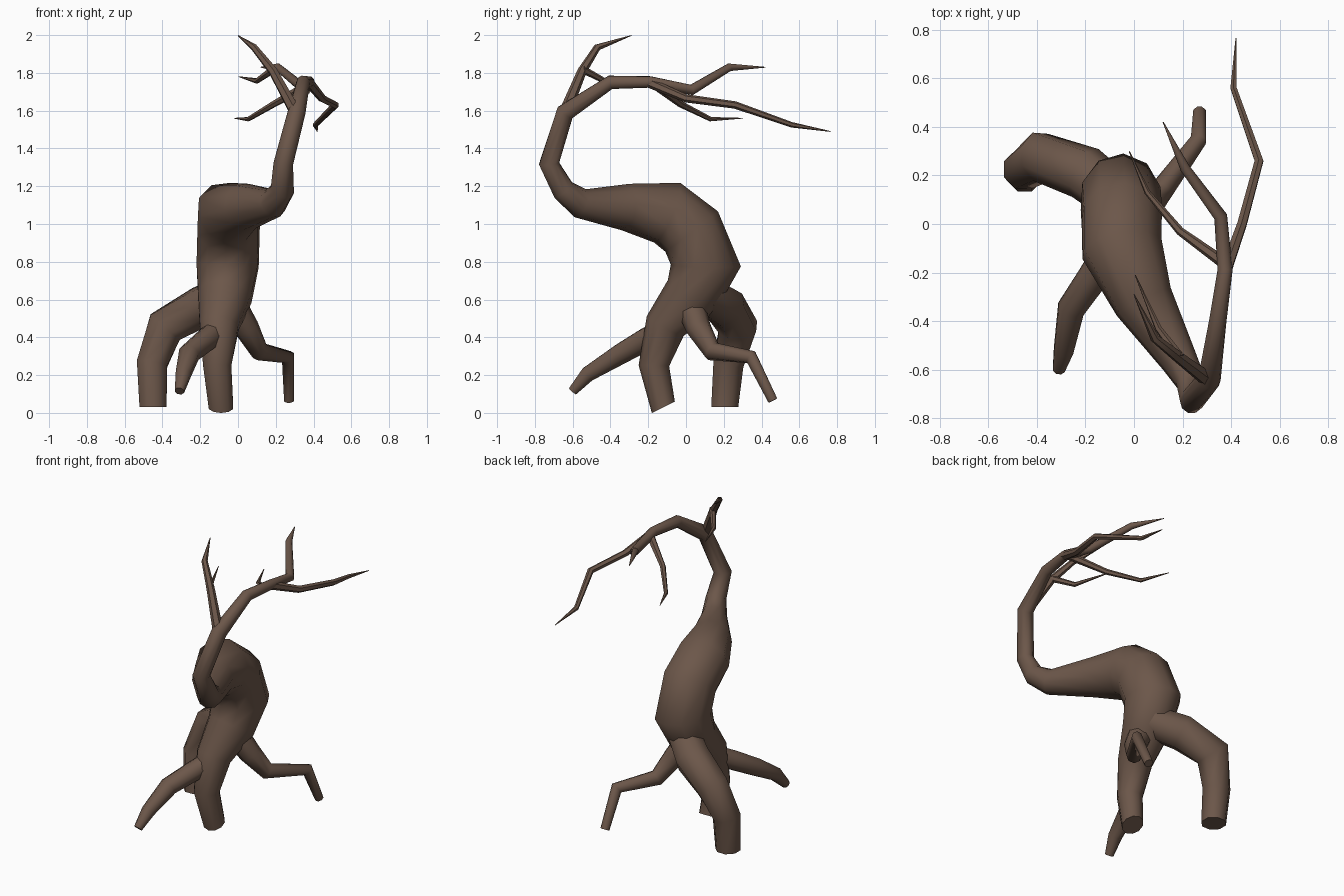
import bpy, bmesh, math
from mathutils import Vector

bark = bpy.data.materials.new("brown bark")
bark.diffuse_color = (0.15, 0.095, 0.068, 1)


def limb(name, pts, sides=8, start_dir=None):
    """Tapered tube through (x, y, z, radius) points, closed at both ends."""
    P = [Vector(p[:3]) for p in pts]
    seg = [(b - a).normalized() for a, b in zip(P, P[1:])]
    bm = bmesh.new()
    rings, side = [], Vector((1, 0, 0.013))
    for i, p in enumerate(P):
        t0, t1 = seg[max(i - 1, 0)], seg[min(i, len(seg) - 1)]
        t = (t0 + t1).normalized()
        if i == 0 and start_dir:
            t = Vector(start_dir).normalized()
        side = (side - t * side.dot(t)).normalized()
        up = t.cross(side)
        # widen bends so that the limb keeps its thickness
        bend = t1 - t0
        stretch = 1 / max(t.dot(t1), 0.75) - 1 if 0 < i < len(P) - 1 else 0
        bend = bend.normalized() if bend.length > 1e-5 else Vector()
        ring = []
        for k in range(sides):
            a = math.tau * (k + 0.5) / sides
            o = (side * math.cos(a) + up * math.sin(a)) * pts[i][3] * 1.03
            ring.append(bm.verts.new(p + o + bend * o.dot(bend) * stretch))
        rings.append(ring)
    for r, s in zip(rings, rings[1:]):
        for k in range(sides):
            j = (k + 1) % sides
            bm.faces.new((r[k], r[j], s[j], s[k]))
    bm.faces.new(rings[0][::-1])
    bm.faces.new(rings[-1])
    bmesh.ops.recalc_face_normals(bm, faces=bm.faces)
    me = bpy.data.meshes.new(name)
    bm.to_mesh(me)
    bm.free()
    me.materials.append(bark)
    ob = bpy.data.objects.new(name, me)
    bpy.context.collection.objects.link(ob)
    bpy.ops.object.select_all(action='DESELECT')
    ob.select_set(True)
    bpy.context.view_layer.objects.active = ob
    bpy.ops.object.shade_smooth_by_angle(angle=math.radians(50))


# Trunk: front root, swollen bend, then the thin curved crown stem
limb("trunk", [
    (-0.09, -0.12, 0.03, 0.066), (-0.11, -0.17, 0.25, 0.076),
    (-0.10, -0.11, 0.46, 0.105), (-0.07, 0.03, 0.62, 0.145),
    (-0.055, 0.105, 0.78, 0.165), (-0.05, 0.03, 0.96, 0.165),
    (-0.05, -0.10, 1.06, 0.163), (0.04, -0.32, 1.09, 0.122),
    (0.185, -0.56, 1.11, 0.075), (0.235, -0.65, 1.18, 0.06),
    (0.24, -0.725, 1.32, 0.05), (0.31, -0.64, 1.59, 0.046),
    (0.345, -0.40, 1.75, 0.035), (0.375, -0.19, 1.752, 0.03),
    (0.357, 0.03, 1.71, 0.026), (0.21, 0.23, 1.83, 0.02),
    (0.12, 0.42, 1.83, 0.002)], 10, (0, -0.45, 0.9))

# Roots
limb("left_back_root", [
    (-0.45, 0.205, 0.03, 0.075), (-0.455, 0.225, 0.26, 0.084),
    (-0.385, 0.275, 0.455, 0.1), (-0.20, 0.21, 0.56, 0.108),
    (-0.06, 0.10, 0.63, 0.1)], 8, (0, 0, 1))
limb("left_front_root", [
    (-0.31, -0.60, 0.115, 0.026), (-0.29, -0.52, 0.205, 0.042),
    (-0.26, -0.35, 0.31, 0.056), (-0.17, -0.22, 0.385, 0.062),
    (-0.10, -0.10, 0.45, 0.06)])
limb("right_back_root", [
    (0.27, 0.46, 0.065, 0.027), (0.265, 0.345, 0.295, 0.033),
    (0.115, 0.14, 0.325, 0.047), (0.045, 0.065, 0.45, 0.065),
    (-0.02, 0.03, 0.55, 0.075)])

# Crown branches
limb("long_branch", [
    (0.375, -0.20, 1.75, 0.026), (0.445, 0.0, 1.665, 0.021),
    (0.515, 0.26, 1.63, 0.019), (0.41, 0.56, 1.525, 0.014),
    (0.42, 0.765, 1.49, 0.002)], 6)
limb("inner_branch", [
    (0.37, -0.16, 1.735, 0.024), (0.19, -0.03, 1.635, 0.017),
    (0.055, 0.13, 1.555, 0.012), (-0.02, 0.30, 1.56, 0.002)], 6)
limb("top_branch", [
    (0.31, -0.645, 1.58, 0.032), (0.185, -0.55, 1.81, 0.024),
    (0.085, -0.47, 1.935, 0.018), (0.0, -0.29, 1.998, 0.002)], 6)
limb("top_twig", [
    (0.19, -0.55, 1.82, 0.02), (0.10, -0.43, 1.757, 0.014),
    (0.005, -0.21, 1.78, 0.002)], 6)
